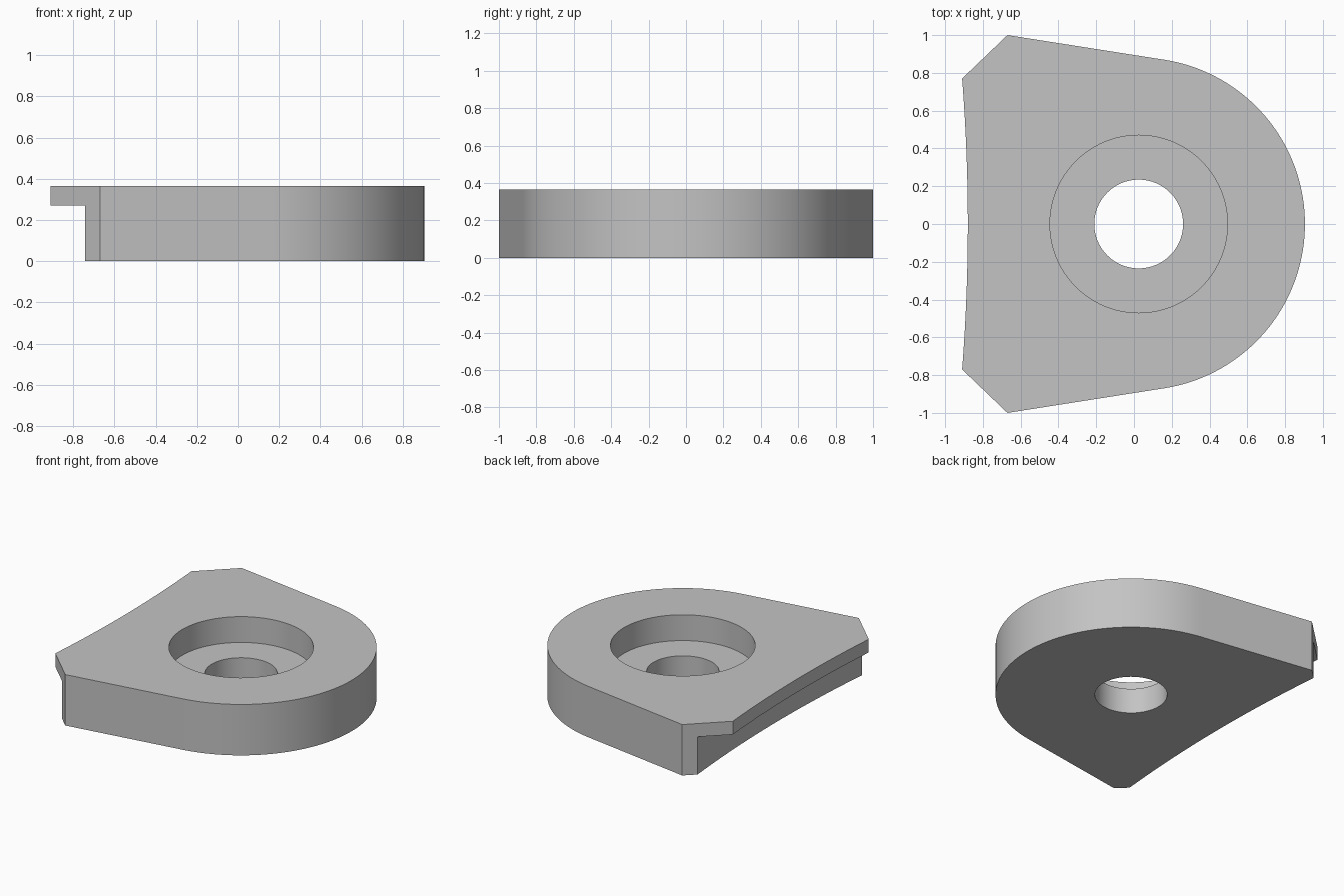
import bpy, bmesh, math

cube = bpy.data.objects.get("Cube")
if cube:
    bpy.data.objects.remove(cube, do_unlink=True)

HEIGHT, LIP_Z, FLOOR_Z = 0.365, 0.27, 0.18
CENTRE_X, ROUND_R = 0.025, 0.88
BORE_R, HOLE_R = 0.47, 0.235
HEEL = (-0.67, 1.0)          # widest corner
TIP_Y = 0.77                 # end of the lip edge
SCOOP_X = -10.78             # shared centre of the two concave arcs
LIP_R, STEP_R = 9.9, 10.08

grey = bpy.data.materials.new("plain grey")
grey.use_nodes = True
colour = (0.55, 0.55, 0.55, 1)
grey.diffuse_color = colour
grey.node_tree.nodes["Principled BSDF"].inputs["Base Color"].default_value = colour


def prism(name, outline, z0, z1):
    """Extrude a counter-clockwise outline from z0 to z1."""
    bm = bmesh.new()
    base = bm.faces.new([bm.verts.new((x, y, z0)) for x, y in outline])
    top = bmesh.ops.extrude_face_region(bm, geom=[base])["geom"]
    for v in top:
        if isinstance(v, bmesh.types.BMVert):
            v.co.z = z1
    bmesh.ops.recalc_face_normals(bm, faces=bm.faces)
    mesh = bpy.data.meshes.new(name)
    bm.to_mesh(mesh)
    bm.free()
    mesh.materials.append(grey)
    obj = bpy.data.objects.new(name, mesh)
    bpy.context.collection.objects.link(obj)
    return obj


def arc(cx, r, start, end, n):
    steps = [start + (end - start) * i / n for i in range(n + 1)]
    return [(cx + r * math.cos(a), r * math.sin(a)) for a in steps]


def scoop(r, half_width):
    """Shallow concave arc, from +y to -y."""
    a = math.asin(half_width / r)
    return arc(SCOOP_X, r, a, -a, 32)


def circle(r):
    return arc(CENTRE_X, r, 0, math.tau, 96)[:-1]


# Plate: round nose, tangent flanks, chamfered corners and concave back edge
dx, dy = HEEL[0] - CENTRE_X, HEEL[1]
tangent = math.atan2(dy, dx) - math.acos(ROUND_R / math.hypot(dx, dy))
outline = arc(CENTRE_X, ROUND_R, -tangent, tangent, 72)
outline += [HEEL] + scoop(LIP_R, TIP_Y) + [(HEEL[0], -HEEL[1])]
plate = prism("clamp_plate", outline, 0, HEIGHT)

# Cutters: undercut below the lip, counterbore, through hole
undercut = [(-1.3, -1.2), *reversed(scoop(STEP_R, 1.2)), (-1.3, 1.2)]
cutters = [
    prism("undercut_cutter", undercut, -0.1, LIP_Z),
    prism("counterbore_cutter", circle(BORE_R), FLOOR_Z, HEIGHT + 0.1),
    prism("hole_cutter", circle(HOLE_R), -0.1, HEIGHT + 0.2),
]
bpy.ops.object.select_all(action='DESELECT')
plate.select_set(True)
bpy.context.view_layer.objects.active = plate
for cutter in cutters:
    cutter.hide_render = True
    mod = plate.modifiers.new(cutter.name, 'BOOLEAN')
    mod.operation = 'DIFFERENCE'
    mod.solver = 'EXACT'
    mod.object = cutter
    bpy.ops.object.modifier_apply(modifier=mod.name)
    bpy.data.objects.remove(cutter, do_unlink=True)

bpy.ops.object.shade_smooth_by_angle(angle=math.radians(25))
